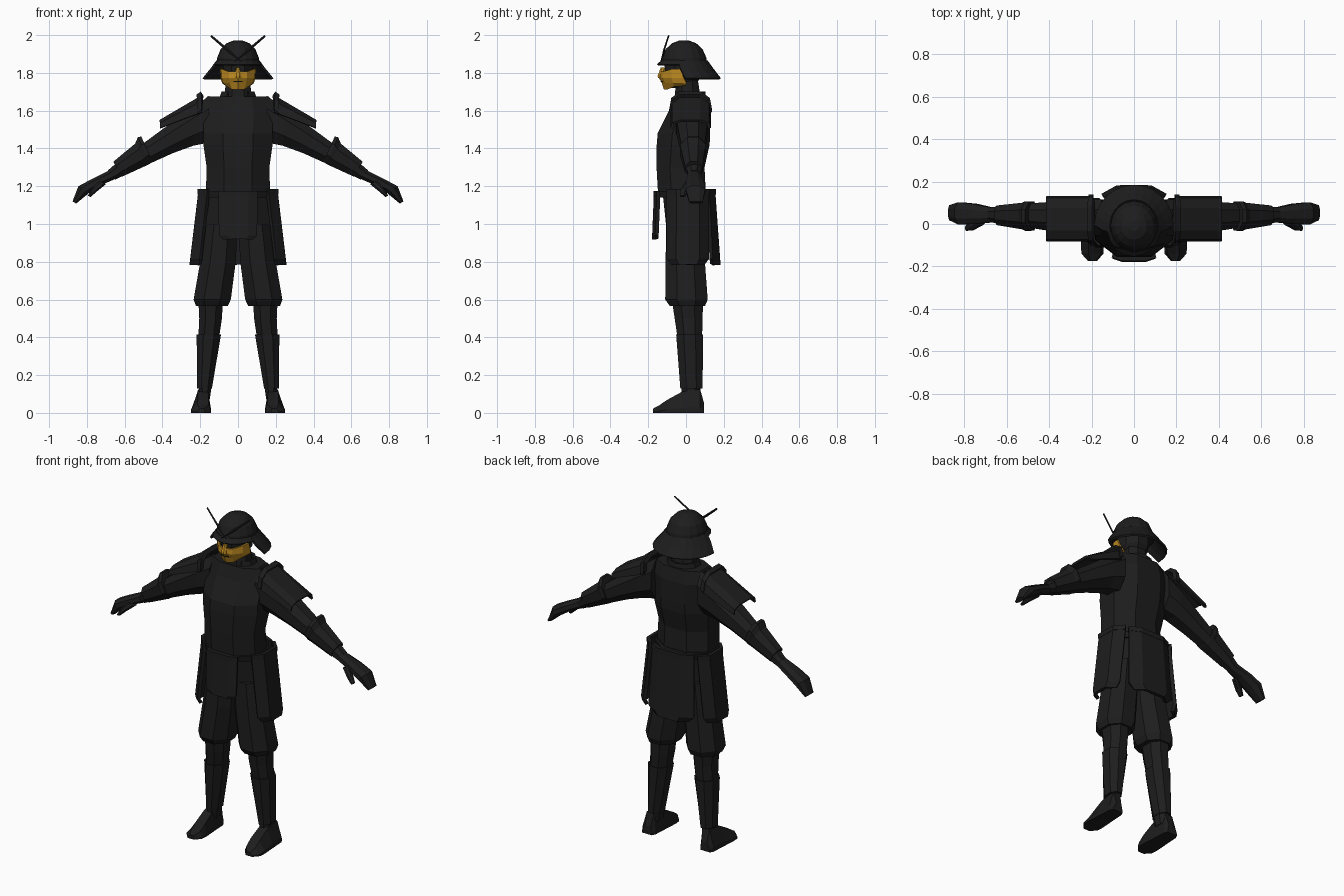
import bpy, bmesh, math
from mathutils import Vector


def material(name, rgb):
    m = bpy.data.materials.new(name)
    m.diffuse_color = (*rgb, 1)
    return m


BLACK = material("black lacquer", (0.0125, 0.0125, 0.0125))
GOLD = material("ochre mask", (0.54, 0.27, 0.016))


def loft(name, rows, mat=BLACK, mirror=False, sheet=0.0):
    """Skin matching rows of points; sheet > 0 makes an open plate of that thickness."""
    bm = bmesh.new()
    vs = [[bm.verts.new(p) for p in r] for r in rows]
    n = len(rows[0])
    for a, b in zip(vs, vs[1:]):
        for i in range(n - 1 if sheet else n):
            j = (i + 1) % n
            bm.faces.new((a[i], a[j], b[j], b[i]))
    if not sheet:
        bm.faces.new(vs[0])
        bm.faces.new(vs[-1])
    bmesh.ops.recalc_face_normals(bm, faces=bm.faces)
    me = bpy.data.meshes.new(name)
    bm.to_mesh(me)
    bm.free()
    me.materials.append(mat)
    ob = bpy.data.objects.new(name, me)
    bpy.context.collection.objects.link(ob)
    if sheet:
        s = ob.modifiers.new("thickness", 'SOLIDIFY')
        s.thickness, s.offset = sheet, 0
    if mirror:
        ob.modifiers.new("mirror", 'MIRROR')
    return ob


# unit octagon with cut corners, spanning 0..1
C = 0.28
OCT = [(C, 0), (1 - C, 0), (1, C), (1, 1 - C), (1 - C, 1), (C, 1), (0, 1 - C), (0, C)]


def level(z, x0, x1, y0, y1):
    return [(x0 + (x1 - x0) * u, y0 + (y1 - y0) * v, z) for u, v in OCT]


def limb(top, bot, y0, y1):
    t, b = Vector((top[0], 0, top[1])), Vector((bot[0], 0, bot[1]))
    return [b.lerp(t, v) + Vector((0, y0 + (y1 - y0) * u, 0)) for u, v in OCT]


def arc(z, rx, ry, a0, a1, n, cy=-0.01):
    out = []
    for i in range(n + 1):
        a = math.radians(a0 + (a1 - a0) * i / n)
        out.append((rx * math.cos(a), cy + ry * math.sin(a), z))
    return out


# torso armour, hips and belt
loft("torso", [level(1.16, -.17, .17, -.148, .105), level(1.3, -.166, .166, -.156, .098),
               level(1.42, -.183, .183, -.155, .125), level(1.48, -.182, .182, -.15, .128),
               level(1.6, -.185, .185, -.09, .125), level(1.675, -.165, .165, -.065, .11)])
loft("hips", [level(.94, -.165, .165, -.1, .095), level(1.18, -.168, .168, -.125, .105)])
loft("belt", [level(1.14, -.17, .17, -.153, .12), level(1.175, -.178, .178, -.158, .125)])

# neck, collar and head
loft("neck", [level(1.62, -.08, .08, -.065, .085), level(1.78, -.06, .06, -.05, .06)])
loft("collar", [arc(1.62, .11, .085, -55, 235, 8, .02), arc(1.7, .085, .075, -55, 235, 8, .02)],
     sheet=.014)
loft("head", [level(1.72, -.045, .045, -.09, .04), level(1.78, -.078, .078, -.11, .08),
              level(1.88, -.08, .08, -.115, .08)])

# face mask with raised cheeks, nose and mouth


def mask_row(z, w, back, front, dz):
    half = [(w, back, z + dz), (w * .93, front * .6, z + dz * .9), (w * .5, front * .95, z)]
    return half + [(0, front - .012, z)] + [(-x, y, h) for x, y, h in reversed(half)]


loft("face_mask", [mask_row(1.806, .09, -.03, -.124, .016), mask_row(1.775, .088, -.012, -.126, 0),
                   mask_row(1.748, .08, .002, -.112, 0), mask_row(1.714, .06, -.005, -.1, .02)],
     GOLD, sheet=.01)
loft("nose", [level(1.772, -.02, .02, -.148, -.11), level(1.785, -.018, .018, -.15, -.11),
              level(1.828, -.009, .009, -.134, -.11)], GOLD)
loft("mouth", [level(1.752, -.025, .025, -.131, -.11), level(1.758, -.025, .025, -.136, -.11)])

# helmet bowl, neck guard, visor
loft("helmet_bowl", [arc(z, rx, ry, 0, 337.5, 15) for z, rx, ry in
                     ((1.84, .112, .122), (1.88, .11, .118), (1.925, .092, .098),
                      (1.957, .06, .064), (1.972, .022, .024))])
loft("neck_guard", [arc(1.862, .11, .12, -14, 194, 12), arc(1.82, .142, .15, -8, 188, 12),
                    arc(1.768, .183, .19, 2, 178, 12)], sheet=.012)
loft("visor", [arc(1.865, .108, .115, 190, 350, 8), arc(1.842, .125, .14, 190, 350, 8)], sheet=.01)

# crest horns


def square(x, y, z, r):
    return [(x - r, y, z + r), (x, y - r, z), (x + r, y, z - r), (x, y + r, z)]


loft("crest_horn", [square(-.02, -.13, 1.862, .005), square(.06, -.115, 1.925, .005),
                    square(.143, -.092, 1.996, .004)], mirror=True)

# arms, forearm guards, hands
loft("arm", [limb((.15, 1.68), (.16, 1.43), -.055, .115), limb((.25, 1.61), (.235, 1.415), -.05, .115),
             limb((.395, 1.505), (.345, 1.375), -.035, .105),
             limb((.49, 1.435), (.445, 1.33), -.02, .098), limb((.6, 1.36), (.56, 1.28), -.01, .09),
             limb((.69, 1.283), (.65, 1.235), .01, .078)], mirror=True)
loft("forearm_guard", [limb((.512, 1.463), (.452, 1.328), -.03, .105), limb((.53, 1.46), (.468, 1.318), -.032, .107),
                       limb((.545, 1.425), (.48, 1.312), -.025, .1), limb((.66, 1.33), (.615, 1.25), -.005, .087)],
     mirror=True)
loft("hand", [limb((.68, 1.285), (.65, 1.238), .008, .077), limb((.78, 1.235), (.72, 1.208), 0, .095),
              limb((.845, 1.2), (.79, 1.163), -.002, .102), limb((.876, 1.12), (.857, 1.108), .018, .088)],
     mirror=True)
loft("thumb", [limb((.735, 1.23), (.70, 1.21), -.005, .035), limb((.775, 1.185), (.75, 1.17), -.03, .01),
               limb((.795, 1.15), (.78, 1.143), -.032, -.005)], mirror=True)

# arched shoulder plates with a raised inner rim


def shoulder_row(x, peak, edge):
    return [(x, y, edge + (peak - edge) * k) for y, k in
            ((-.076, 0), (-.068, .65), (-.03, 1), (.075, 1), (.117, .65), (.125, 0))]


loft("shoulder_plate", [shoulder_row(.195, 1.672, 1.59), shoulder_row(.412, 1.545, 1.507)],
     mirror=True, sheet=.014)
loft("shoulder_rim", [shoulder_row(.19, 1.69, 1.605), shoulder_row(.213, 1.675, 1.59)],
     mirror=True, sheet=.026)

# hanging skirt plates: width and bulge interpolated downwards, corners rounded at the hem


def skirt(name, top, bottom, side, mirror=False):
    """top and bottom hold (z, centre, half width, outer, edge); side=True faces +x."""
    rows = []
    for t, k in ((0, 1), (.5, 1), (.92, 1), (1, .75)):
        z, c, w, outer, edge = [a + (b - a) * t for a, b in zip(top, bottom)]
        row = []
        for s in (-1, -.55, 0, .55, 1):
            d = outer + (edge - outer) * max(0, abs(s) - .55) / .45
            u = c + s * w * k
            row.append((d, u, z) if side else (u, d, z))
        rows.append(row)
    loft(name, rows, mirror=mirror, sheet=.02)
    loft(name + "_band", [[(x * 1.02, y * 1.02, z + h) for x, y, z in rows[0]] for h in (.01, -.018)],
         mirror=mirror, sheet=.02)


skirt("front_skirt", (1.165, 0, .1, -.16, -.145), (.92, 0, .098, -.17, -.155), False)
skirt("back_skirt", (1.175, 0, .135, .145, .115), (.785, 0, .15, .173, .135), False)
skirt("side_skirt", (1.175, .01, .105, .2, .155), (.785, .01, .105, .247, .2), True, True)

# trousers, shins, shin guards, feet
loft("trouser_leg", [level(1.0, .002, .175, -.105, .095), level(.8, .012, .2, -.108, .1),
                     level(.6, .038, .235, -.11, .115), level(.565, .055, .222, -.085, .1)], mirror=True)
loft("shin", [level(.6, .08, .21, -.075, .09), level(.5, .085, .205, -.06, .088),
              level(.4, .1, .21, -.045, .085), level(.07, .15, .205, -.02, .075)], mirror=True)
loft("shin_guard", [level(.415, .09, .219, -.052, .09), level(.13, .138, .216, -.03, .088)], mirror=True)
loft("foot", [[(.195 + (x - .195) * w, y, z * h) for x, z in
               ((.142, 0), (.25, 0), (.25, .03), (.215, .125), (.155, .125), (.142, .03))]
              for y, w, h in ((.096, .6, .4), (.075, .8, 1), (-.02, .9, .9), (-.1, 1, .55), (-.14, .95, .33),
                              (-.174, .4, .18))], mirror=True)
